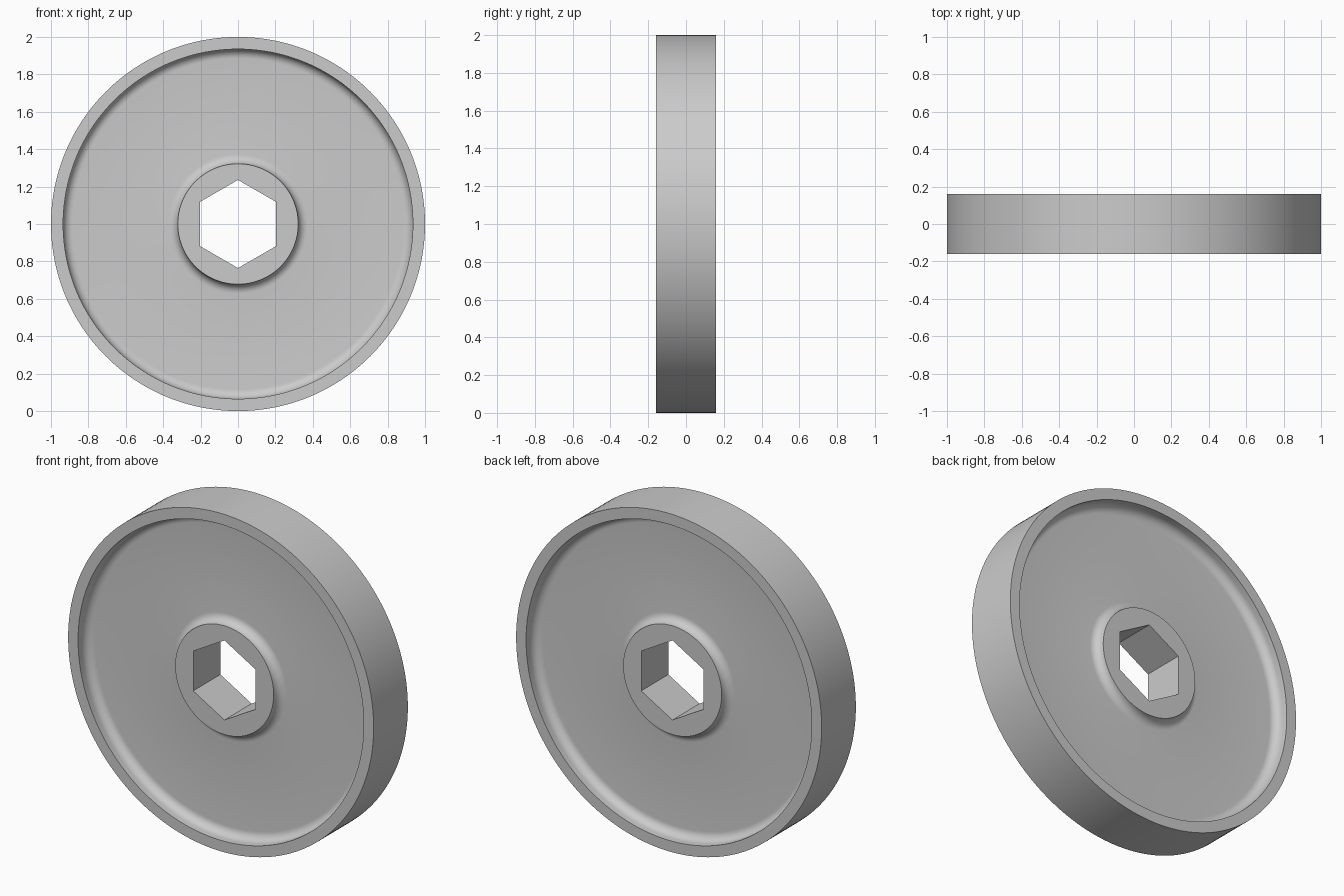
import bpy
import bmesh
import math

if "Cube" in bpy.data.objects:
    bpy.data.objects.remove(bpy.data.objects["Cube"])

SEGMENTS = 192          # multiple of six, so the hex corners fall on vertices
STEPS = 8               # divisions of each fillet
RADIUS, HALF_WIDTH = 1.0, 0.16
RIM_INNER, HUB = 0.935, 0.322
FLOOR, FILLET = 0.077, 0.05
HUB_FACE = FLOOR + FILLET
HEX_APOTHEM = 0.204


def fillet(centre_r, start, end):
    """Quarter round sitting on the web floor."""
    points = []
    for i in range(STEPS + 1):
        a = math.radians(start + (end - start) * i / STEPS)
        points.append((centre_r + FILLET * math.cos(a),
                       HUB_FACE + FILLET * math.sin(a)))
    return points


def hex_radius(angle):
    """Distance from the axis to the hexagon side, one corner at the top."""
    sixth = math.pi / 3
    return HEX_APOTHEM / math.cos(angle % sixth - sixth / 2)


# Half section from tread to bore; None marks the hexagonal bore
half = [(RADIUS, HALF_WIDTH), (RIM_INNER, HALF_WIDTH)]
half += fillet(RIM_INNER - FILLET, 0, -90)
half += fillet(HUB + FILLET, -90, -180)
half.append((None, HUB_FACE))
section = [(r, -y) for r, y in half] + half[::-1]

# Spin the closed section around the axle
bm = bmesh.new()
rings = []
for s in range(SEGMENTS):
    step = s % (SEGMENTS // 6)
    a = math.tau * s / SEGMENTS
    bore = hex_radius(math.tau * step / SEGMENTS)
    ring = []
    for r, y in section:
        d = bore if r is None else r
        ring.append(bm.verts.new((d * math.sin(a), y, RADIUS + d * math.cos(a))))
    rings.append(ring)

count = len(section)
for s, ring in enumerate(rings):
    after = rings[(s + 1) % SEGMENTS]
    for i in range(count):
        j = (i + 1) % count
        bm.faces.new((ring[i], ring[j], after[j], after[i]))
bmesh.ops.recalc_face_normals(bm, faces=bm.faces)

mesh = bpy.data.meshes.new("wheel")
bm.to_mesh(mesh)
bm.free()
wheel = bpy.data.objects.new("wheel", mesh)
bpy.context.collection.objects.link(wheel)

# Plain grey material
grey = bpy.data.materials.new("light grey")
grey.use_nodes = True
colour = (0.6, 0.6, 0.6, 1)
grey.diffuse_color = colour
grey.node_tree.nodes["Principled BSDF"].inputs["Base Color"].default_value = colour
mesh.materials.append(grey)

# Smooth curved surfaces, crisp edges
bpy.ops.object.select_all(action="DESELECT")
wheel.select_set(True)
bpy.context.view_layer.objects.active = wheel
bpy.ops.object.shade_smooth_by_angle(angle=math.radians(30))
